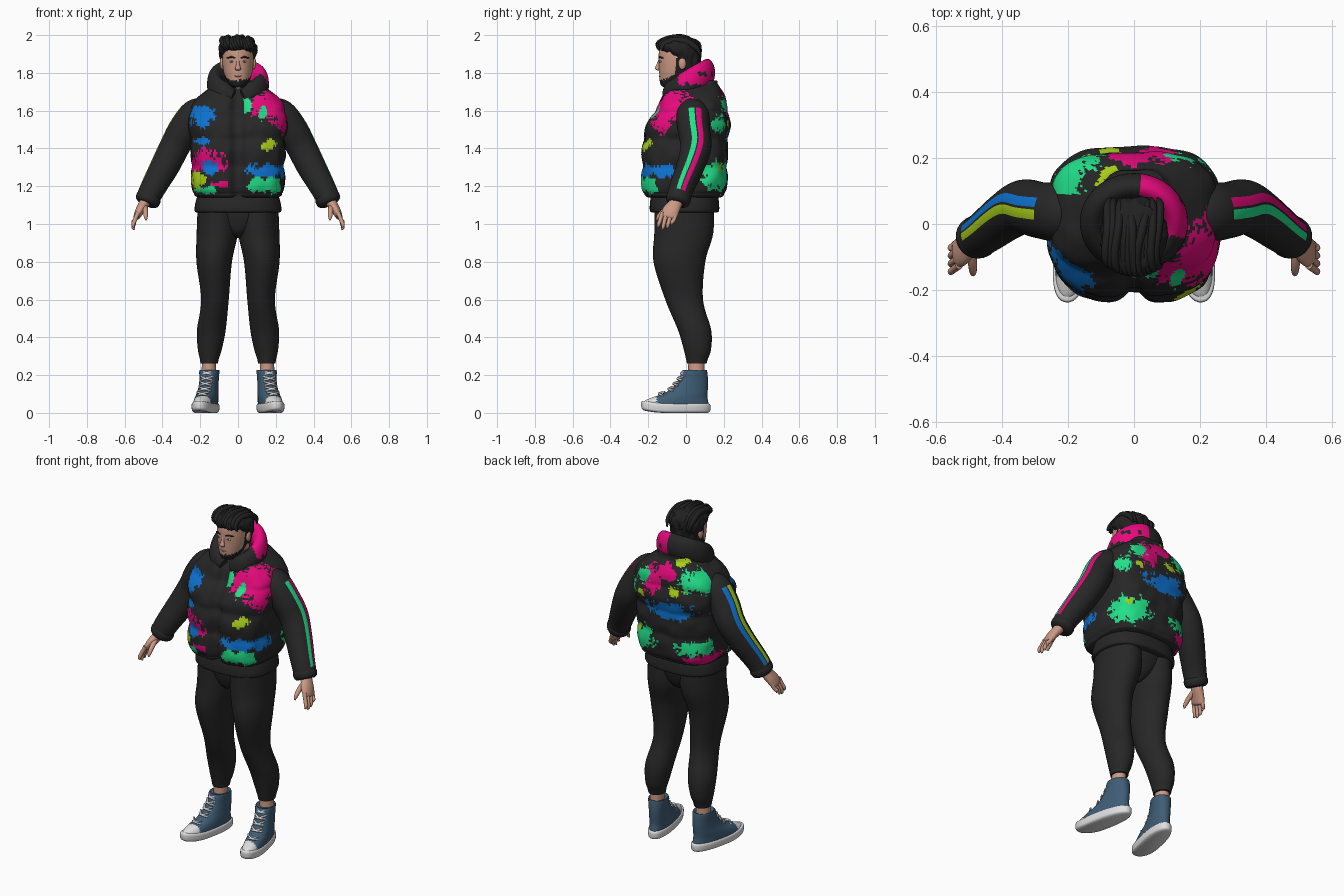
import bpy, bmesh, math, random
from math import sin, cos, pi, hypot
from mathutils import Vector, noise

random.seed(4)
if "Cube" in bpy.data.objects:
    bpy.data.objects.remove(bpy.data.objects["Cube"])

X, Y, Z = Vector((1, 0, 0)), Vector((0, 1, 0)), Vector((0, 0, 1))
COLOURS = dict(cloth=(.02, .02, .02), hair=(.016, .015, .015), skin=(.6, .32, .23),
               denim=(.05, .11, .18), white=(.74, .74, .74), magenta=(.86, .003, .22),
               green=(.015, .74, .25), blue=(.004, .17, .64), lime=(.4, .64, .01))
MATS = {}
for key, rgb in COLOURS.items():
    mat = MATS[key] = bpy.data.materials.new(key)
    mat.use_nodes = True
    mat.diffuse_color = (*rgb, 1)
    shader = mat.node_tree.nodes["Principled BSDF"]
    shader.inputs["Base Color"].default_value = (*rgb, 1)
    shader.inputs["Roughness"].default_value = .8


def smooth(stations, m):
    """Catmull-Rom interpolation of all station values."""
    out, last = [], len(stations) - 1
    for i in range(last):
        quad = [stations[max(0, min(last, i + d))] for d in (-1, 0, 1, 2)]
        for k in range(m):
            t = k / m
            out.append([.5 * (2*b + (c - a)*t + (2*a - 5*b + 4*c - d)*t*t + (3*b - a - 3*c + d)*t**3)
                        for a, b, c, d in zip(*quad)])
    return out + [list(stations[last])]


def finish(obj, angle=50):
    bpy.ops.object.select_all(action='DESELECT')
    obj.select_set(True)
    bpy.context.view_layer.objects.active = obj
    bpy.ops.object.shade_smooth_by_angle(angle=math.radians(angle))
    return obj


def tube(name, stations, mat, n=24, m=5, ref=None, p=2, place=None, warp=None):
    """Skin rings (x, y, z, radius_a, radius_b); level rings unless ref is given."""
    rings = smooth(stations, m)
    verts, faces = [], []
    for j, (x, y, z, ra, rb) in enumerate(rings):
        a, b = X, Y
        if ref:
            before, after = rings[max(0, j - 1)], rings[min(len(rings) - 1, j + 1)]
            t = (Vector(after[:3]) - Vector(before[:3])).normalized()
            a = ref.cross(t).normalized()
            b = t.cross(a)
        for k in range(n):
            c, s = cos(2*pi*k/n), sin(2*pi*k/n)
            c, s = (math.copysign(abs(q) ** (2/p), q) for q in (c, s))
            v = Vector((x, y, z)) + a*(ra*c) + b*(rb*s)
            v = warp(v) if warp else v
            verts.append(place(v) if place else v)
    for j in range(len(rings) - 1):
        for k in range(n):
            k2 = (k + 1) % n
            faces.append((j*n + k, j*n + k2, j*n + n + k2, j*n + n + k))
    faces += [tuple(range(n)), tuple(range(len(verts) - n, len(verts)))]
    mesh = bpy.data.meshes.new(name)
    mesh.from_pydata(verts, [], faces)
    bm = bmesh.new()
    bm.from_mesh(mesh)
    bmesh.ops.recalc_face_normals(bm, faces=bm.faces)
    bm.to_mesh(mesh)
    bm.free()
    mesh.materials.append(MATS[mat])
    obj = bpy.data.objects.new(name, mesh)
    bpy.context.collection.objects.link(obj)
    return finish(obj)


def ball(name, loc, size, mat):
    bpy.ops.mesh.primitive_uv_sphere_add(segments=20, ring_count=12, radius=1, location=loc)
    obj = bpy.context.object
    obj.name, obj.scale = name, size
    obj.data.materials.append(MATS[mat])
    return finish(obj)


def paint(obj, rule):
    """Colour faces by rule(face index, face centre)."""
    slots = [s.name for s in obj.data.materials]
    for f in obj.data.polygons:
        key = rule(f.index, f.center)
        if key:
            if key not in slots:
                slots.append(key)
                obj.data.materials.append(MATS[key])
            f.material_index = slots.index(key)


# Paint splashes: colour, position along the side, height, half width, half height (hundredths)
SPLASHES = {
    "front": [("lime", -21, 123, 4, 4), ("blue", -19, 157, 6, 5), ("blue", -18, 144, 5, 2),
              ("blue", -15, 130, 4, 4), ("green", -17, 118, 6, 2), ("magenta", -16, 133, 9, 6),
              ("magenta", -9, 121, 4, 2), ("green", 4, 164, 3, 5), ("green", 13, 158, 2, 4),
              ("magenta", 17, 162, 10, 7), ("lime", 16, 142, 4, 3), ("green", 13, 121, 7, 4),
              ("blue", 15, 128, 10, 4)],
    "back": [("lime", -8, 158, 4, 3), ("lime", 15, 153, 2, 2), ("lime", -8, 174, 3, 2),
             ("green", 14, 163, 4, 4), ("magenta", 7, 161, 6, 8), ("magenta", -1, 168, 6, 4),
             ("blue", -4, 147, 13, 5), ("green", -20, 166, 9, 6), ("lime", 18, 130, 2, 2),
             ("green", 16, 126, 9, 7), ("green", -15, 125, 6, 4), ("magenta", -21, 118, 9, 3)],
    "left": [("magenta", -7, 162, 10, 8), ("magenta", -13, 154, 4, 5), ("green", 17, 153, 3, 4),
             ("green", 15, 126, 7, 7), ("blue", -12, 128, 6, 4), ("green", -19, 121, 4, 4)],
    "right": [("magenta", 9, 118, 10, 3), ("green", 13, 125, 4, 4), ("magenta", -12, 132, 5, 4)],
}


def splash(i, c):
    sides = dict(front=(c.y < -.03, c.x), back=(c.y > .09, c.x),
                 left=(c.x > .15, c.y), right=(c.x < -.19, c.y))
    edge = .6 * noise.noise(c * 24) + .6 * noise.noise(c * 75)
    if c.y < -.05 and abs(c.x + .015) < .04:
        return None
    for side, (facing, u) in sides.items():
        for key, pu, pz, ru, rz in SPLASHES[side] if facing else ():
            if hypot((100*u - pu) / ru, (100*c.z - pz) / rz) + edge < 1:
                return key


# Padded vest: quilted bands and a sunken front closing
def quilt(v):
    puff = .013 * abs(sin(pi * (v.z - 1.16) / .145)) ** .6 - .008
    out = Vector((v.x, v.y, 0)).normalized()
    v = v + out * (puff + .008 * noise.noise(v * 14))
    if v.y < 0:
        v.y += .04 * math.exp(-(v.x / .032) ** 2)
    return v


vest = tube("padded_vest", [(0, -.01, 1.14, .21, .19), (0, -.01, 1.155, .235, .213),
            (0, -.01, 1.2, .242, .222), (0, -.008, 1.3, .244, .224), (0, -.005, 1.42, .247, .224),
            (0, .01, 1.52, .256, .219), (0, .03, 1.6, .255, .192), (0, .038, 1.66, .22, .168),
            (0, .04, 1.71, .163, .145), (0, .04, 1.76, .108, .122)],
            "cloth", n=250, m=9, p=3.2, warp=quilt)
paint(vest, splash)

# Collar: thick open ring, lower at the throat
ring = []
for i in range(15):
    a = .2 + (2*pi - .4) * i / 14
    end = .6 if i in (0, 14) else 1
    ring.append((.122*sin(a), .005 - .107*cos(a), 1.725 - .055*cos(a) + .02*sin(a/2),
                 .042*end, (.068 - .006*cos(a))*end))
collar = tube("collar", ring, "cloth", n=32, m=7, ref=Z)
paint(collar, lambda i, c: "magenta" if c.x > .02 and c.y > -.04 and c.z > 1.735
      and noise.noise(c * 22) < .42 else None)

# Hoodie hem under the vest
tube("hoodie_hem", [(0, -.008, 1.06, .215, .17), (0, -.008, 1.07, .23, .183),
     (0, -.008, 1.11, .226, .183), (0, -.008, 1.15, .216, .178), (0, -.008, 1.25, .2, .17)],
     "cloth", n=48, p=2.5)
tube("trouser_seat", [(0, -.012, .925, .02, .07), (0, -.012, .96, .08, .115),
     (0, -.01, 1.03, .16, .143), (0, -.008, 1.12, .19, .155)], "cloth", n=48, p=2.2)

# Limbs, mirrored
for word, side in (("left", 1), ("right", -1)):
    def flip(v):
        return Vector((v.x * side, v.y, v.z))

    def shoe_place(v):
        c, s = cos(.2), sin(.2)
        spring = .016 * (max(0, -v.y - .1) / .14) ** 2
        return flip(Vector((.161 + v.x*c - v.y*s, v.x*s + v.y*c, v.z + spring)))

    # Sleeve with two stripes along the outside
    sleeve = tube(word + "_sleeve", [(.17, .035, 1.6, .07, .07), (.225, .035, 1.575, .085, .088),
                  (.285, .042, 1.5, .084, .085), (.335, .052, 1.41, .08, .082),
                  (.385, .025, 1.31, .077, .074), (.445, -.02, 1.2, .068, .066),
                  (.475, -.04, 1.14, .062, .062), (.485, -.048, 1.115, .05, .052)],
                  "cloth", n=72, m=8, ref=Y, place=flip)
    rear, fore = ("magenta", "green") if side > 0 else ("blue", "lime")
    paint(sleeve, lambda i, c: None if not 9 < i // 72 < 45 else
          rear if 29 < i % 72 < 34 else fore if 34 < i % 72 < 39 else None)
    tube(word + "_cuff", [(.465, -.034, 1.155, .058, .058), (.472, -.038, 1.14, .067, .066),
         (.482, -.045, 1.118, .064, .062), (.487, -.048, 1.107, .05, .05)],
         "cloth", ref=Y, place=flip)

    # Hand with four fingers and a thumb
    tube(word + "_palm", [(.475, -.04, 1.15, .03, .035), (.498, -.058, 1.105, .028, .037),
         (.52, -.08, 1.07, .024, .045), (.535, -.092, 1.04, .018, .042),
         (.538, -.095, 1.03, .008, .03)], "skin", ref=Y, place=flip)
    for f in range(4):
        y, drop = -.125 + .024*f, (.012, 0, .006, .025)[f]
        tube(f"{word}_finger_{f + 1}", [(.53, y, 1.06, .012, .012), (.546, y - .012, 1.02, .011, .011),
             (.555, y - .02, .985 + drop, .01, .01), (.55, y - .024, .97 + drop, .004, .004)],
             "skin", n=12, ref=Y, place=flip)
    tube(word + "_thumb", [(.495, -.07, 1.1, .016, .016), (.49, -.115, 1.07, .014, .014),
         (.488, -.145, 1.04, .011, .011), (.487, -.155, 1.02, .004, .004)],
         "skin", n=12, ref=X, place=flip)

    # Trouser leg and ankle
    tube(word + "_trouser_leg", [(.105, -.01, 1.1, .108, .157), (.11, -.012, .95, .109, .156),
         (.126, -.035, .8, .094, .137), (.122, -.01, .6, .073, .1), (.141, .045, .44, .076, .088),
         (.149, .06, .34, .064, .073), (.152, .058, .285, .05, .058), (.152, .057, .262, .046, .052)],
         "cloth", n=40, m=7, place=flip)
    tube(word + "_ankle", [(.155, .055, .18, .04, .045), (.153, .055, .3, .036, .042)],
         "skin", place=flip)

    # High-top shoe
    tube(word + "_shoe_sole", [(0, -.055, 0, .048, .172), (0, -.055, .008, .059, .184),
         (0, -.055, .03, .062, .187), (0, -.055, .045, .06, .184), (0, -.055, .05, .052, .175)],
         "white", n=40, p=2.3, place=shoe_place)
    upper = tube(word + "_shoe_upper", [(0, -.055, .04, .056, .178), (0, -.048, .057, .056, .168),
                 (0, -.03, .08, .055, .145), (0, -.003, .102, .053, .118), (0, .018, .128, .05, .099),
                 (0, .038, .17, .049, .08), (0, .047, .225, .052, .065), (0, .047, .222, .042, .054)],
                 "denim", n=56, m=6, p=2.2, place=shoe_place)
    paint(upper, lambda i, c: "white" if c.y < -.155 else None)
    for i in range(5):
        t = i / 4
        z, y = .09 + .11*t, -.14 + .12*t**.6
        for d in (-1, 1):
            tube(f"{word}_lace", [(-.032*d, y + .012, z, .005, .005), (0, y - .006, z + .01, .006, .006),
                 (.032*d, y + .02, z + .02, .005, .005)], "white", n=8, ref=Z, place=shoe_place)

    # Ear, eye and brow
    ball(word + "_ear", (.084*side, -.02, 1.85), (.012, .02, .032), "skin")
    ball(word + "_eye", (.033*side, -.135, 1.86), (.012, .006, .005), "white")
    ball(word + "_iris", (.033*side, -.139, 1.86), (.005, .004, .005), "denim")
    tube(word + "_brow", [(.015, -.143, 1.878, .003, .003), (.035, -.139, 1.884, .004, .005),
         (.058, -.122, 1.878, .003, .003)], "hair", n=8, ref=Z, place=flip)

# Head with bearded jaw
tube("neck", [(0, .01, 1.62, .07, .07), (0, -.005, 1.8, .062, .066)], "skin")
head = tube("head", [(0, -.085, 1.722, .015, .02), (0, -.083, 1.73, .038, .046),
            (0, -.07, 1.752, .056, .068), (0, -.053, 1.785, .071, .088), (0, -.045, 1.83, .08, .098),
            (0, -.042, 1.88, .083, .103), (0, -.04, 1.93, .078, .098), (0, -.035, 1.965, .05, .065),
            (0, -.035, 1.978, .01, .015)], "skin", n=64, m=8)


def beard(i, c):
    ragged = .012 * noise.noise(c * 90)
    jaw = c.z < 1.762 + .5 * max(0, c.y + .125) + ragged
    burn = c.y > -.055 and abs(c.x) > .06 and c.z < 1.88
    return "hair" if jaw or burn else None


paint(head, beard)
tube("nose", [(0, -.139, 1.872, .007, .006), (0, -.147, 1.845, .009, .009),
     (0, -.152, 1.822, .015, .012), (0, -.145, 1.812, .01, .006)], "skin", n=16)
ball("lips", (0, -.138, 1.783), (.02, .006, .005), "skin")


# Hair cap with swept locks
def tousle(v):
    return v + Vector((v.x, v.y + .03, 0)).normalized() * .012 * noise.noise(
        Vector((v.x * 45, v.y * 45, v.z * 18)))


tube("hair_cap", [(0, .015, 1.775, .05, .04), (0, .01, 1.8, .068, .06), (0, .0, 1.85, .083, .075),
     (0, -.008, 1.888, .095, .09), (0, -.03, 1.925, .1, .113), (0, -.036, 1.95, .096, .114),
     (0, -.035, 1.975, .075, .095), (0, -.03, 1.988, .035, .045)],
     "hair", n=72, m=8, warp=tousle)
for i in range(12):
    x = -.08 + .15 * i / 11
    low = 1.3 * x * x + random.uniform(-.004, .012)
    sway = random.uniform(-.02, .03)
    tube(f"hair_lock_{i + 1}", [(x + .015, -.15 + 5*x*x, 1.932 - low, .004, .004),
         (x, -.145 + 4*x*x, 1.957 - low, .014, .012), (x - .006, -.085, 1.98 - low, .018, .014),
         (x*.9 + sway/2, -.01, 1.982 - low, .019, .014), (x*.8 + sway, .055, 1.945 - low, .015, .013),
         (x*.7 + sway, .078, 1.9 - low, .004, .004)], "hair", n=10, ref=X)
